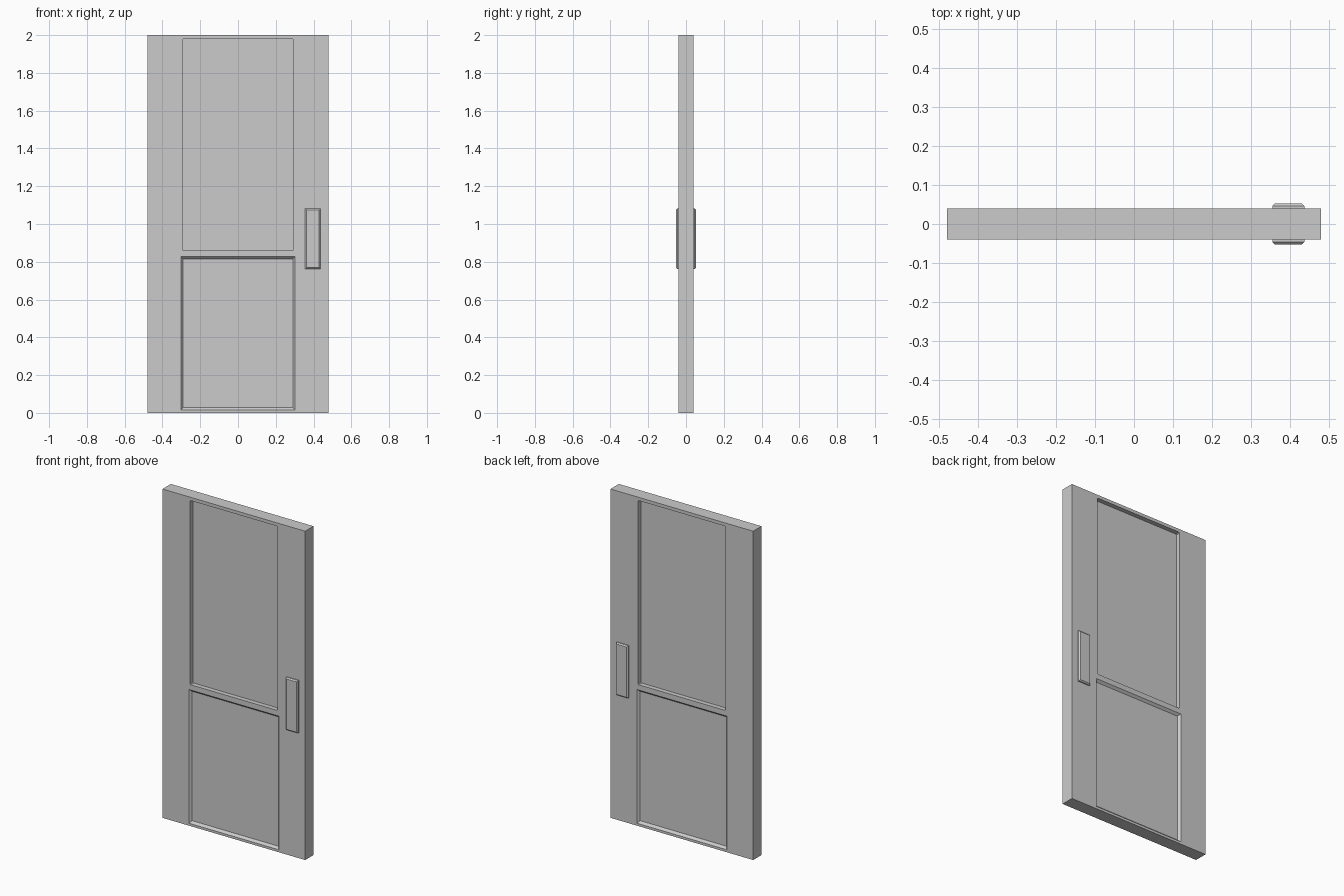
import bpy, bmesh

if "Cube" in bpy.data.objects:
    bpy.data.objects.remove(bpy.data.objects["Cube"])


def prism(name, x0, x1, z0, z1, levels, corner=0.0):
    """Rectangular stack along y: levels are (y, inset) pairs; optional cut corners."""
    bm = bmesh.new()
    rings = []
    for y, d in levels:
        a, b, c, e = x0 + d, x1 - d, z0 + d, z1 - d
        k = corner
        if k:
            pts = [(a + k, c), (b - k, c), (b, c + k), (b, e - k),
                   (b - k, e), (a + k, e), (a, e - k), (a, c + k)]
        else:
            pts = [(a, c), (b, c), (b, e), (a, e)]
        rings.append([bm.verts.new((x, y, z)) for x, z in pts])
    n = len(rings[0])
    for r, s in zip(rings, rings[1:]):
        for i in range(n):
            bm.faces.new((r[i], r[(i + 1) % n], s[(i + 1) % n], s[i]))
    bm.faces.new(rings[0])
    bm.faces.new(rings[-1])
    bmesh.ops.recalc_face_normals(bm, faces=bm.faces)
    me = bpy.data.meshes.new(name)
    bm.to_mesh(me)
    bm.free()
    ob = bpy.data.objects.new(name, me)
    bpy.context.collection.objects.link(ob)
    return ob


# Door slab
door = prism("door_slab", -0.48, 0.48, 0, 2, [(-0.04, 0), (0.04, 0)])

for side, s in (("front", -1), ("back", 1)):
    # Deep upper recess with slightly cut corners, shallow lower recess with sloped walls
    upper = prism(f"upper_recess_cutter_{side}", -0.295, 0.295, 0.86, 1.98,
                  [(s * 0.06, 0), (s * 0.012, 0)], corner=0.005)
    lower = prism(f"lower_recess_cutter_{side}", -0.303, 0.303, 0.015, 0.828,
                  [(s * 0.06, 0), (s * 0.04, 0), (s * 0.026, 0.013)])
    for cutter in (upper, lower):
        cutter.hide_render = True
        cutter.hide_viewport = True
        mod = door.modifiers.new(cutter.name, 'BOOLEAN')
        mod.operation = 'DIFFERENCE'
        mod.solver = 'EXACT'
        mod.object = cutter

    # Push plate with chamfered rim
    prism(f"push_plate_{side}", 0.355, 0.437, 0.762, 1.082,
          [(s * 0.035, 0), (s * 0.046, 0), (s * 0.053, 0.007)])
